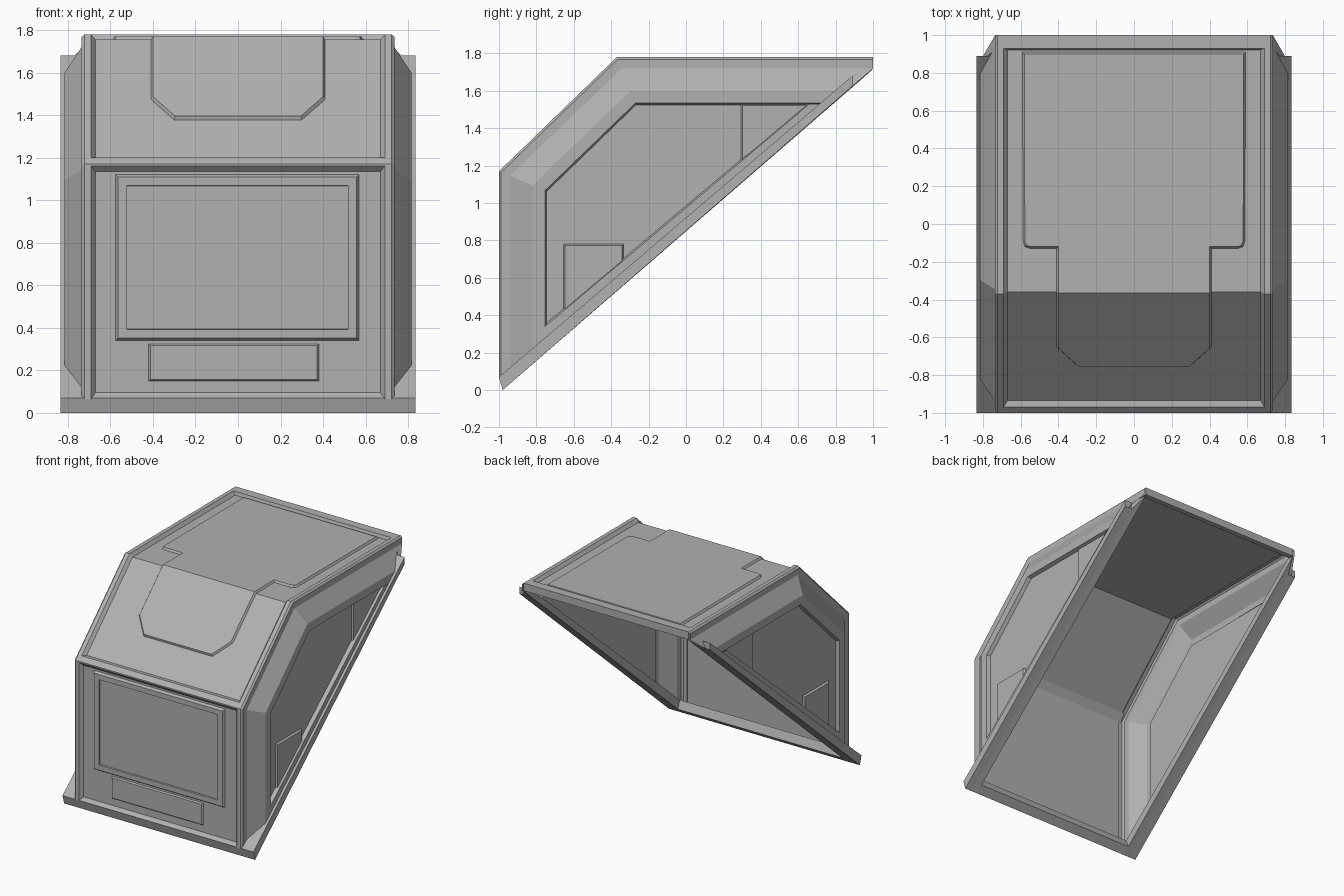
import bpy, bmesh
from mathutils import Vector

if "Cube" in bpy.data.objects:
    bpy.data.objects.remove(bpy.data.objects["Cube"])

GREY = bpy.data.materials.new("mid_grey")
GREY.diffuse_color = (0.44, 0.44, 0.44, 1)
GREY.use_nodes = True
GREY.node_tree.nodes["Principled BSDF"].inputs["Base Color"].default_value = GREY.diffuse_color


def slope(y):
    """Height of the sloping open underside at depth y."""
    return max(0.0, 1.72 + 0.864 * (y - 1))


def slope_y(z):
    return min(1.0, 1 + (z - 1.72) / 0.864)


def ring(x, o):
    """Side outline moved inward by o, placed at x."""
    return [Vector((x, y, z)) for y, z in (
        (-1 + o, slope(-1 + o) + 0.065),
        (-1 + o, 1.17 - 0.4235 * o),
        (-0.37 + 0.405 * o, 1.78 - o),
        (slope_y(1.78 - o), 1.78 - o))]


def finish(bm, name):
    me = bpy.data.meshes.new(name)
    bm.to_mesh(me)
    bm.free()
    me.materials.append(GREY)
    ob = bpy.data.objects.new(name, me)
    bpy.context.collection.objects.link(ob)
    return ob


def prism(name, profile, x0, x1, profile_end=None):
    """Solid between a y-z profile at x0 and a matching one at x1."""
    bm = bmesh.new()
    a = [bm.verts.new((x0, y, z)) for y, z in profile]
    b = [bm.verts.new((x1, y, z)) for y, z in profile_end or profile]
    n = len(a)
    bm.faces.new(a)
    bm.faces.new(b[::-1])
    for i in range(n):
        j = (i + 1) % n
        bm.faces.new((a[i], b[i], b[j], a[j]))
    bmesh.ops.recalc_face_normals(bm, faces=bm.faces[:])
    return finish(bm, name)


def plate(name, polys, out, steps):
    """Panel raised or sunk from flat polygons by (inset, depth) steps."""
    bm = bmesh.new()
    for poly in polys:
        bm.faces.new([bm.verts.new(p) for p in poly])
    bmesh.ops.remove_doubles(bm, verts=bm.verts[:], dist=1e-4)
    faces = bm.faces[:]
    bm.normal_update()
    for f in faces:
        if f.normal.dot(Vector(out)) < 0:
            f.normal_flip()
    bm.normal_update()
    for thick, depth in steps:
        bmesh.ops.inset_region(bm, faces=faces, thickness=thick, depth=depth,
                               use_boundary=True, use_even_offset=True)
    return finish(bm, name)


# Shell: ridge, chamfered shoulder and side frame swept along the outline
WALL = 0.025
WIN_X = 0.785
half = [(0.67, WALL), (0.69, 0), (0.722, 0), (0.735, 0.012), (0.735, 0.06),
        (0.815, 0.18), (0.815, 0.245), (WIN_X, 0.255)]
section = [(-x, o) for x, o in reversed(half)] + half
bm = bmesh.new()
rows = [[bm.verts.new(p) for p in ring(x, o)] for x, o in section]
for r, s in zip(rows, rows[1:]):
    for i in range(3):
        bm.faces.new((r[i], s[i], s[i + 1], r[i + 1]))
bm.faces.new(rows[0])
bm.faces.new(rows[-1][::-1])
bmesh.ops.recalc_face_normals(bm, faces=bm.faces[:])
bm.normal_update()
top = max(bm.faces, key=lambda f: abs(f.normal.z) * f.calc_area())
if top.normal.z < 0:
    bmesh.ops.reverse_faces(bm, faces=bm.faces[:])
finish(bm, "shell")

# Cross trims closing the ridge frame
prism("brow_trim", [(-0.975, 1.135), (-1, 1.16), (-1, 1.17),
                    (-0.968, 1.201), (-0.935, 1.198)], -0.69, 0.69)
prism("rear_trim", [(0.92, 1.75), (0.93, 1.78), (1, 1.78),
                    (1, 1.72), (0.96, 1.72)], -0.722, 0.722)
prism("bottom_trim", [(-0.99, 0.05), (-0.99, 0.075), (-0.975, 0.095),
                      (-0.96, 0.05)], -0.69, 0.69)

# Mounting flange: front bar and two sloping rails with cut-back upper tips
prism("flange_front", [(-1, 0.07), (-0.98, 0), (-0.925, 0.048),
                       (-0.95, 0.112)], -0.72, 0.72)
base = [(-1, 0.07), (-0.98, 0)]
cut = base + [(0.89, 1.625), (0.89, 1.68)]
for s, side in ((1, "right"), (-1, "left")):
    prism("flange_inner_rail_" + side, base + [(1, 1.715), (0.94, 1.72)],
          s * 0.72, s * 0.77, cut)
    prism("flange_outer_rail_" + side, cut, s * 0.77, s * 0.835)

    # Window sill: flat frame strip with a small bevel to the pane
    x, xo = s * WIN_X, s * 0.815
    y1, y2, z2 = -0.755, 0.66, 1.53
    a1, a2 = (xo, y1, slope(y1) + 0.135), (xo, y2, z2)
    plate("side_sill_" + side, [[
        a1, a2, (xo, slope_y(z2 - 0.05), z2), (xo, y1, slope(y1) + 0.05)]],
        (s, 0, 0), [])
    plate("side_sill_bevel_" + side, [[
        a1, a2, (x, y2 - 0.012, z2), (x, y1, slope(y1) + 0.147)]],
        (s, 0, 0), [])

    # Side wall panels
    plate("side_lower_panel_" + side, [[
        (x, -0.655, slope(-0.655) + 0.1), (x, -0.655, 0.78),
        (x, -0.335, 0.78), (x, -0.335, slope(-0.335) + 0.1)]],
        (s, 0, 0), [(0.008, 0.015)])
    plate("side_upper_panel_" + side, [[
        (x, 0.295, 1.53), (x, 0.295, slope(0.295) + 0.11),
        (x, 0.68, 1.53)]], (s, 0, 0), [(0.008, 0.012)])

# Front window with raised frame, and the small panel below it
fy = -1 + WALL


def front_rect(x0, x1, z0, z1):
    return [[(x0, fy, z0), (x1, fy, z0), (x1, fy, z1), (x0, fy, z1)]]


plate("front_window", front_rect(-0.575, 0.57, 0.34, 1.12), (0, -1, 0),
      [(0.012, 0.018), (0.04, 0), (0.002, -0.012)])
plate("front_lower_panel", front_rect(-0.42, 0.38, 0.15, 0.325), (0, -1, 0),
      [(0.008, 0.01)])

# Raised roof panel folding over onto the slope
zr = 1.78 - WALL
yb = -0.37 + 0.405 * WALL


def roof_pts(outline):
    return [(x, y, zr + min(0, (y - yb) * 0.968)) for x, y in outline]


flat = [(0.41, yb), (0.41, -0.13), (0.55, -0.13), (0.577, -0.12),
        (0.588, -0.09), (0.59, 0.91)]
fall = [(0.41, yb), (0.41, -0.65), (0.30, -0.75)]
plate("roof_panel", [
    roof_pts(o + [(-x, y) for x, y in reversed(o)]) for o in (flat, fall)],
    (0, 0, 1), [(0.01, 0.015)])
